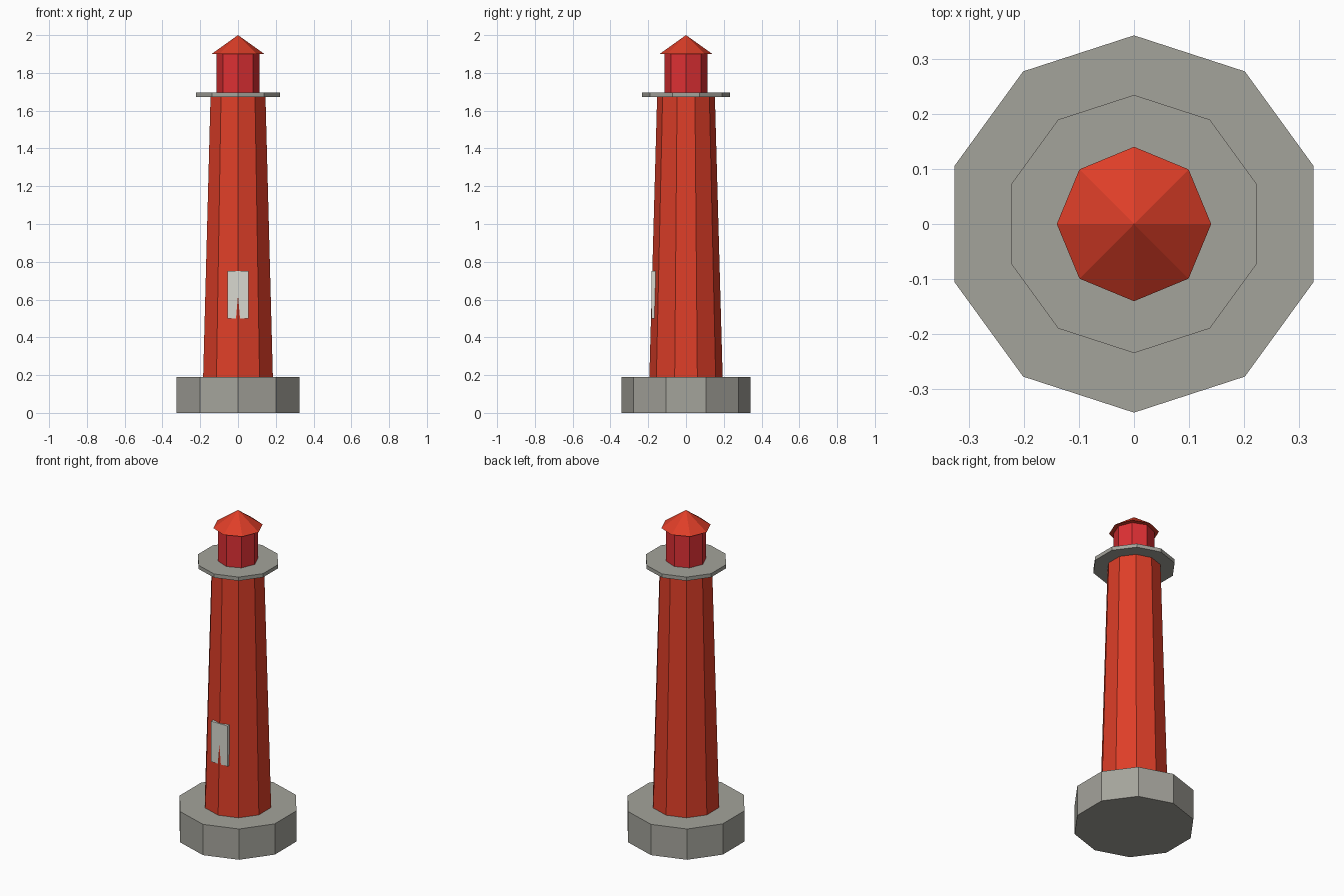
import bpy

cube = bpy.data.objects.get("Cube")
if cube:
    bpy.data.objects.remove(cube, do_unlink=True)


def srgb(c):
    return c / 12.92 if c <= 0.04045 else ((c + 0.055) / 1.055) ** 2.4


def material(name, *rgb):
    colour = (*[srgb(c / 255) for c in rgb], 1)
    mat = bpy.data.materials.new(name)
    mat.use_nodes = True
    mat.diffuse_color = colour
    mat.node_tree.nodes["Principled BSDF"].inputs["Base Color"].default_value = colour
    return mat


stone = material("grey stone", 164, 163, 155)
red = material("brick red", 222, 62, 40)
crimson = material("lantern crimson", 222, 48, 52)
pale = material("pale door", 216, 217, 208)


def frustum(name, sides, r_low, r_high, z_low, z_high, mat):
    """Flat-sided upright drum or cone with a corner facing front."""
    bpy.ops.mesh.primitive_cone_add(
        vertices=sides, radius1=r_low, radius2=r_high,
        depth=z_high - z_low, location=(0, 0, (z_low + z_high) / 2))
    obj = bpy.context.object
    obj.name = name
    obj.data.materials.append(mat)
    return obj


# Stone base, tapering tower and gallery
frustum("base", 10, 0.342, 0.342, 0, 0.19, stone)
frustum("tower", 10, 0.194, 0.153, 0.19, 1.672, red)
frustum("gallery", 10, 0.234, 0.234, 1.672, 1.695, stone)

# Lantern room and pointed roof
frustum("lantern_room", 8, 0.114, 0.114, 1.695, 1.9, crimson)
frustum("roof", 8, 0.14, 0, 1.9, 2.0, red)

# Upright door slab, cut through low down by the tower's front corner
bpy.ops.mesh.primitive_cube_add(size=1, location=(0, -0.172, 0.626))
door = bpy.context.object
door.name = "door"
door.scale = (0.112, 0.02, 0.25)
bpy.ops.object.transform_apply(location=False, rotation=False, scale=True)
door.data.materials.append(pale)
